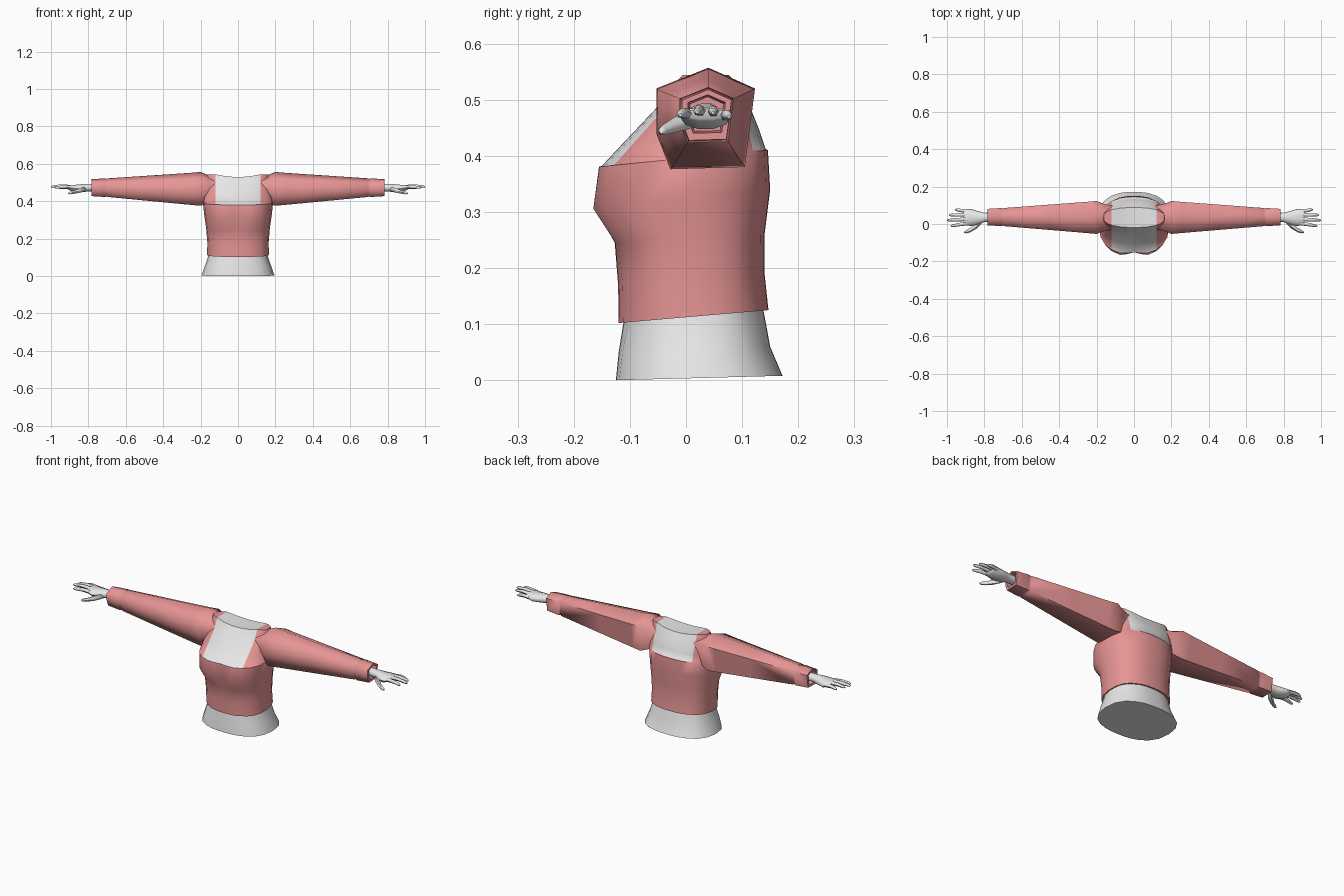
import bpy, bmesh, math
from mathutils import Vector

if "Cube" in bpy.data.objects:
    bpy.data.objects.remove(bpy.data.objects["Cube"])


def material(name, rgb):
    m = bpy.data.materials.new(name)
    m.diffuse_color = (*rgb, 1)
    m.use_nodes = True
    m.node_tree.nodes["Principled BSDF"].inputs["Base Color"].default_value = m.diffuse_color
    return m


SKIN = material("pale_skin", (0.8, 0.8, 0.8))
PINK = material("pink_knit", (0.8, 0.30, 0.30))


def finish(bm, name, mats, angle=70, rule=None, mirror=False):
    bmesh.ops.recalc_face_normals(bm, faces=bm.faces[:])
    me = bpy.data.meshes.new(name)
    if rule:
        for f in bm.faces:
            f.material_index = rule(f.calc_center_median())
    bm.to_mesh(me)
    bm.free()
    for m in mats:
        me.materials.append(m)
    for p in me.polygons:
        p.use_smooth = True
    me.set_sharp_from_angle(angle=math.radians(angle))
    ob = bpy.data.objects.new(name, me)
    bpy.context.collection.objects.link(ob)
    if mirror:
        ob.modifiers.new("mirror", "MIRROR").use_axis = (True, False, False)
    return ob


def loft(bm, rings, cap_start=False, cap_end=False):
    loops = [[bm.verts.new(p) for p in r] for r in rings]
    n = len(loops[0])
    for a, b in zip(loops, loops[1:]):
        for i in range(n):
            bm.faces.new((a[i], a[(i + 1) % n], b[(i + 1) % n], b[i]))
    if cap_start:
        bm.faces.new(loops[0])
    if cap_end:
        bm.faces.new(loops[-1])
    return loops


def torso_ring(zf, zb, w, yf, yb, cleft=0.0, dip=0.0):
    """Horizontal body outline with fixed columns at the neckline edges."""
    c, h = (yf + yb) / 2, (yb - yf) / 2
    half = [0, 0.035, 0.075, 0.12] + [0.12 + (w - 0.12) * t for t in (0.5, 0.87)]
    front = [-x for x in half[:0:-1]] + half
    pts = []
    for side, xs in ((-1, front), (1, front[::-1])):
        row = []
        for x in xs:
            y = c + side * h * (1 - (abs(x) / w) ** 2.5) ** 0.42
            if side < 0:
                y += cleft * max(0, 1 - abs(x) / 0.07)
            z = zf + (zb - zf) * (y - yf) / (yb - yf)
            z += dip * (min(abs(x), 0.12) / 0.12) ** 2
            row.append((x, y, z))
        tip = xs[-1] / abs(xs[-1]) * w
        row.append((tip, c, (zf + zb) / 2 + dip * 0.5))
        pts += row
    return pts


# Bare waist and hips
bm = bmesh.new()
loft(bm, [torso_ring(*r) for r in (
    (0, 0.008, 0.195, -0.125, 0.172),
    (0.05, 0.06, 0.177, -0.120, 0.150),
    (0.10, 0.12, 0.158, -0.112, 0.139),
    (0.15, 0.16, 0.150, -0.105, 0.125))], True, True)
finish(bm, "waist", [SKIN], 60)

# Sweater body with a square neckline, open at the hem
bm = bmesh.new()
loops = loft(bm, [torso_ring(*r) for r in (
    (0.105, 0.128, 0.152, -0.108, 0.132),
    (0.102, 0.125, 0.165, -0.120, 0.147),
    (0.17, 0.19, 0.164, -0.121, 0.140),
    (0.245, 0.26, 0.170, -0.127, 0.140),
    (0.305, 0.34, 0.180, -0.173, 0.150, 0.022),
    (0.38, 0.41, 0.188, -0.161, 0.146, 0.010),
    (0.382, 0.412, 0.187, -0.150, 0.142),
    (0.43, 0.445, 0.184, -0.105, 0.131),
    (0.485, 0.485, 0.176, -0.053, 0.115),
    (0.53, 0.53, 0.165, -0.018, 0.088, 0, 0.014))])
top = loops[-1]
n = len(top) // 2
front, back = top[:n - 1], top[n:2 * n - 1][::-1]
for i in range(n - 2):
    bm.faces.new((front[i], front[i + 1], back[i + 1], back[i]))
bm.faces.new((front[-1], top[n - 1], back[-1]))
bm.faces.new((front[0], top[-1], back[0]))


def neckline(c):
    limit = 0.381 if c.y < 0.03 else 0.411
    return 1 if abs(c.x) < 0.12 and c.z > limit else 0


finish(bm, "sweater_body", [PINK, SKIN], 50, neckline)

# Sleeves: faceted tube, puffed shoulder, cuff with a turned-in opening
SECTION = [(0.005, 0.092), (0.088, 0.055), (0.070, -0.085),
           (-0.063, -0.089), (-0.088, -0.025), (-0.088, 0.055)]


def sleeve_ring(x, s, yc=0.035, zc=0.465):
    return [(x, yc + y * s, zc + z * s) for y, z in SECTION]


bm = bmesh.new()
loft(bm, [sleeve_ring(*r) for r in (
    (0.11, 0.70), (0.155, 0.80), (0.20, 1.0), (0.25, 0.95),
    (0.45, 0.77, 0.036, 0.468), (0.695, 0.55, 0.037, 0.472),
    (0.70, 0.51, 0.037, 0.472), (0.71, 0.55, 0.037, 0.472),
    (0.782, 0.50, 0.037, 0.472), (0.782, 0.38, 0.037, 0.474),
    (0.75, 0.34, 0.037, 0.474))], True, True)
finish(bm, "sleeves", [PINK], 72, mirror=True)


def tube(bm, stations, sides=8):
    """Stations are centre x, y, z and radii across and up."""
    loft(bm, [[(x, y + ry * math.cos(2 * math.pi * i / sides),
                z + rz * math.sin(2 * math.pi * i / sides))
               for i in range(sides)] for x, y, z, ry, rz in stations], True, True)


# Hands: wrist and palm, four fingers, thumb
bm = bmesh.new()
tube(bm, [(0.755, 0.037, 0.473, 0.024, 0.022), (0.80, 0.035, 0.473, 0.025, 0.021),
          (0.835, 0.033, 0.470, 0.036, 0.023), (0.87, 0.035, 0.468, 0.045, 0.021),
          (0.905, 0.036, 0.474, 0.044, 0.014), (0.912, 0.036, 0.475, 0.038, 0.009)], 10)
for y0, y1, tip, z in ((0.003, -0.010, 0.980, 0.474), (0.026, 0.020, 1.0, 0.479),
                       (0.049, 0.048, 0.988, 0.478), (0.069, 0.076, 0.957, 0.471)):
    mid = (0.895 + tip) / 2
    tube(bm, [(0.89, y0, z, 0.0105, 0.010), (mid, (y0 + y1) / 2, z + 0.003, 0.009, 0.009),
              (tip - 0.008, y1, z, 0.007, 0.007), (tip, y1, z - 0.001, 0.003, 0.003)], 6)
tube(bm, [(0.815, 0.018, 0.467, 0.015, 0.014), (0.845, -0.010, 0.458, 0.017, 0.014),
          (0.875, -0.032, 0.449, 0.012, 0.010), (0.898, -0.042, 0.444, 0.008, 0.008),
          (0.908, -0.044, 0.442, 0.003, 0.003)], 6)
finish(bm, "hands", [SKIN], 60, mirror=True)
